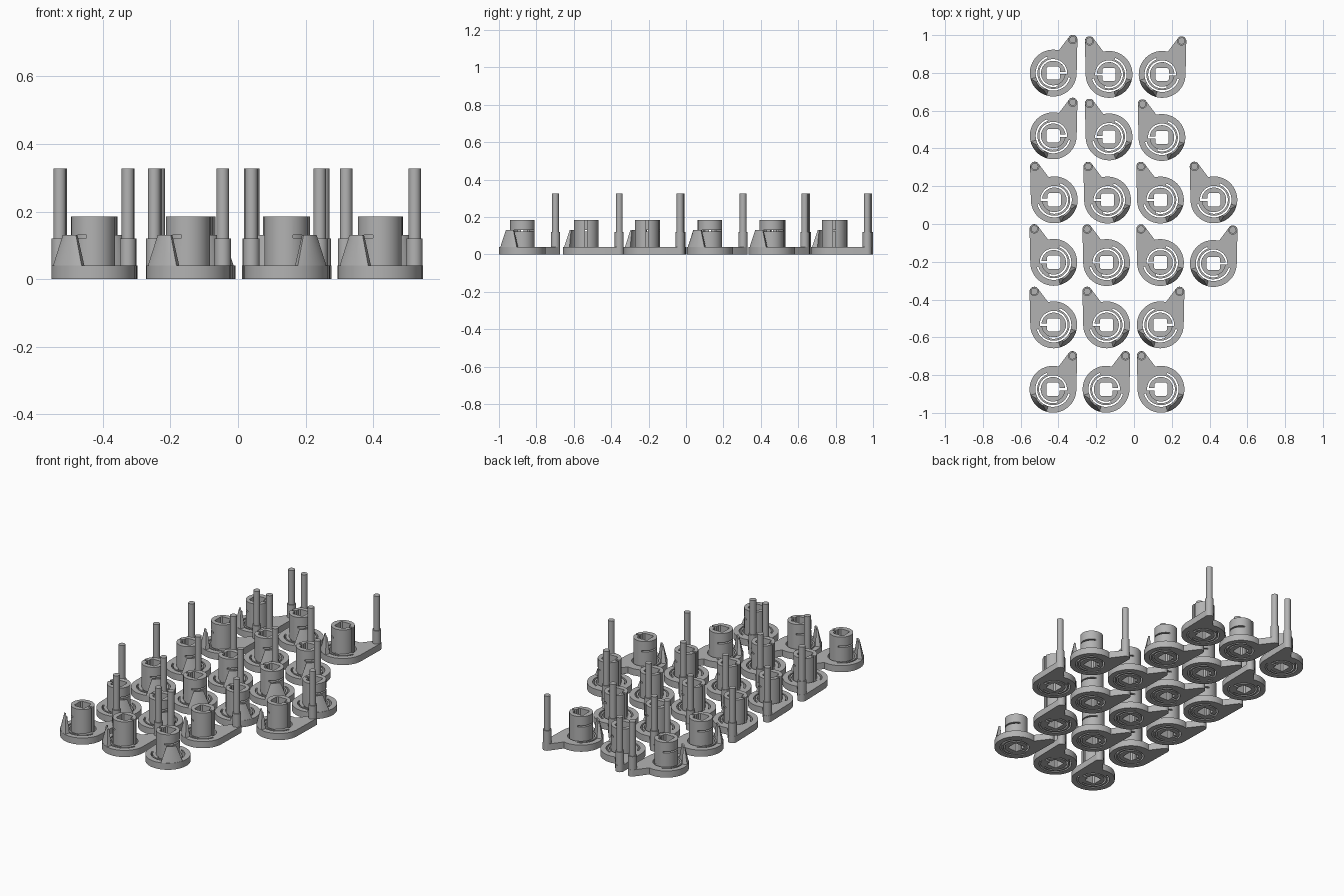
import bpy, bmesh, math
from math import cos, sin, radians

if "Cube" in bpy.data.objects:
    bpy.data.objects.remove(bpy.data.objects["Cube"])

grey = bpy.data.materials.new("plain_grey")
grey.diffuse_color = (0.45, 0.45, 0.45, 1)
grey.use_nodes = True
grey.node_tree.nodes["Principled BSDF"].inputs["Base Color"].default_value = grey.diffuse_color


def arc(r, a0, a1, n, c=(0, 0)):
    return [(c[0] + r * cos(radians(a0 + (a1 - a0) * i / n)),
             c[1] + r * sin(radians(a0 + (a1 - a0) * i / n))) for i in range(n + 1)]


def finish(ob):
    """Apply modifiers, set colour and smooth shading; return the finished mesh."""
    bpy.ops.object.select_all(action='DESELECT')
    ob.select_set(True)
    bpy.context.view_layer.objects.active = ob
    bpy.ops.object.convert(target='MESH')
    ob = bpy.context.object
    ob.data.materials.clear()
    ob.data.materials.append(grey)
    bm = bmesh.new()
    bm.from_mesh(ob.data)
    bmesh.ops.remove_doubles(bm, verts=bm.verts, dist=1e-5)
    bmesh.ops.recalc_face_normals(bm, faces=bm.faces)
    bm.to_mesh(ob.data)
    bm.free()
    bpy.ops.object.shade_smooth_by_angle(angle=radians(35))
    me = ob.data
    bpy.data.objects.remove(ob)
    return me


def plate(name, loops, z0, z1, s):
    """Extruded flat outline; loops after the first are holes."""
    cu = bpy.data.curves.new(name, 'CURVE')
    cu.dimensions = '2D'
    cu.fill_mode = 'BOTH'
    cu.extrude = (z1 - z0) / 2
    for pts in loops:
        sp = cu.splines.new('POLY')
        sp.points.add(len(pts) - 1)
        for p, (x, y) in zip(sp.points, pts):
            p.co = (s * x, y, 0, 1)
        sp.use_cyclic_u = True
    ob = bpy.data.objects.new(name, cu)
    bpy.context.collection.objects.link(ob)
    bpy.ops.object.select_all(action='DESELECT')
    ob.select_set(True)
    bpy.context.view_layer.objects.active = ob
    bpy.ops.object.convert(target='MESH')
    ob = bpy.context.object
    for v in ob.data.vertices:
        v.co.z += (z0 + z1) / 2
    return ob


def loft(name, rings, s):
    """Solid through stacked rings of 3D points."""
    bm = bmesh.new()
    vs = [[bm.verts.new((s * x, y, z)) for x, y, z in r] for r in rings]
    n = len(vs[0])
    for a, b in zip(vs, vs[1:]):
        for i in range(n):
            j = (i + 1) % n
            bm.faces.new((a[i], a[j], b[j], b[i]))
    bm.faces.new(vs[0])
    bm.faces.new(vs[-1])
    me = bpy.data.meshes.new(name)
    bm.to_mesh(me)
    bm.free()
    ob = bpy.data.objects.new(name, me)
    bpy.context.collection.objects.link(ob)
    return ob


PIN = (0.103, 0.177)
BASE_Z, WEDGE_Z, PEG_Z, HUB_Z, PIN_Z = 0.04, 0.13, 0.12, 0.185, 0.327
H, W = 0.035, 0.006          # half sizes of the square bore and the slit


def bore():
    """Square bore with softened corners, opening into the slit on +x."""
    c = 0.008
    return [(H, W), (H, H - c), (H - c, H), (c - H, H), (-H, H - c),
            (-H, c - H), (c - H, -H), (H - c, -H), (H, c - H), (H, -W)]


def build_parts(s):
    # base disc with arm, spring slots and bore
    outline = arc(0.124, 76, 359, 48) + arc(0.025, -1, 130, 12, PIN)
    inner_slot = arc(0.074, -5, 290, 40) + arc(0.065, 290, 5.3, 40) + bore() + [(0.065, -W)]
    outer_slot = arc(0.093, 110, 345, 32) + arc(0.084, 345, 110, 32)
    base = finish(plate("base", [outline, inner_slot, outer_slot], 0, BASE_Z, s))

    # split hub standing on the base, with a thin sideways cut
    hub_ob = plate("hub", [arc(0.065, 5.3, 354.7, 48) + bore()[::-1]], BASE_Z, HUB_Z, s)
    bpy.ops.mesh.primitive_cube_add(size=1, location=(-s * 0.06, 0, 0.126))
    cutter = bpy.context.object
    cutter.name = "hub_cutter"
    cutter.scale = (0.08, 0.2, 0.008)
    cutter.hide_render = True
    m = hub_ob.modifiers.new("cut", 'BOOLEAN')
    m.operation = 'DIFFERENCE'
    m.object = cutter
    m.solver = 'EXACT'
    hub = finish(hub_ob)
    bpy.data.objects.remove(cutter)

    # tapered wedge on the rim
    def sector(r0, r1, a, z):
        return [(x, y, z) for x, y in arc(r1, 224 - a, 224 + a, 10) + arc(r0, 224 + a, 224 - a, 10)]
    wedge = finish(loft("wedge", [sector(0.093, 0.123, 30, BASE_Z - 0.002),
                                  sector(0.093, 0.102, 16, WEDGE_Z)], s))

    # stepped pin at the end of the arm
    def circle(r, z):
        return [(x, y, z) for x, y in arc(r, 0, 345, 23, PIN)]
    pin = finish(loft("pin", [circle(0.024, BASE_Z - 0.002), circle(0.024, PEG_Z),
                              circle(0.0185, PEG_Z), circle(0.0185, PIN_Z)], s))
    return {"base": base, "hub": hub, "wedge": wedge, "pin": pin}


parts = {1: build_parts(1), -1: build_parts(-1)}

# x, y, side of the arm
layout = [
    (-0.4275, 0.799, 1), (-0.132, 0.792, -1), (0.149, 0.792, 1),
    (-0.4275, 0.467, 1), (-0.132, 0.461, -1), (0.148, 0.458, -1),
    (-0.422, 0.128, -1), (-0.140, 0.127, -1), (0.140, 0.127, -1), (0.423, 0.128, -1),
    (-0.425, -0.203, -1), (-0.145, -0.204, -1), (0.140, -0.204, -1), (0.420, -0.209, 1),
    (-0.425, -0.534, -1), (-0.145, -0.534, -1), (0.139, -0.534, 1),
    (-0.429, -0.875, 1), (-0.148, -0.875, 1), (0.143, -0.875, -1),
]
for i, (x, y, s) in enumerate(layout, 1):
    for name, me in parts[s].items():
        ob = bpy.data.objects.new(f"{name}_{i}", me)
        ob.location = (x, y, 0)
        bpy.context.collection.objects.link(ob)
